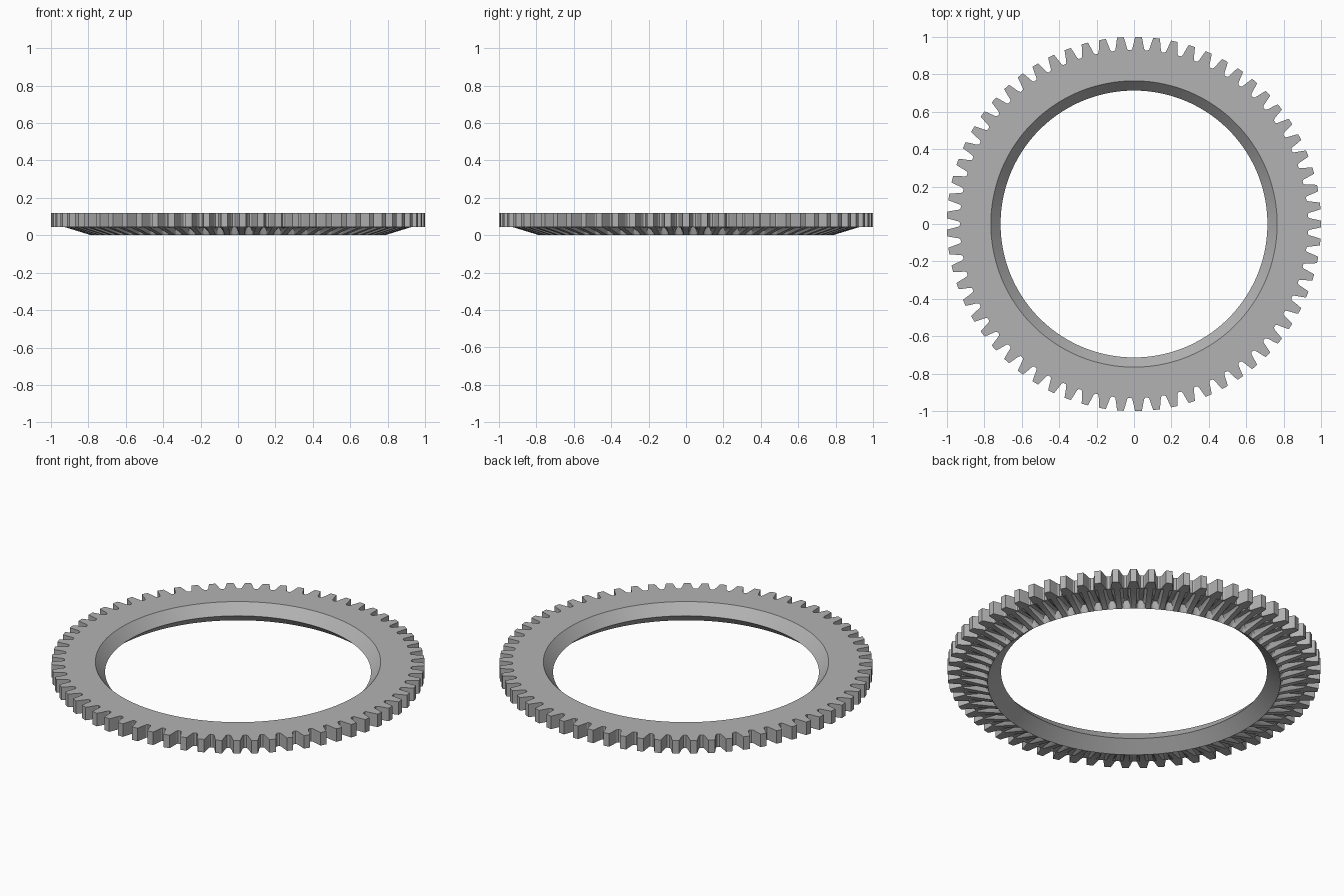
import bpy, bmesh, math

cube = bpy.data.objects.get("Cube")
if cube:
    bpy.data.objects.remove(cube, do_unlink=True)

TEETH = 65
ROOT, TIP = 0.93, 1.0
TOP, DISC_BOTTOM = 0.12, 0.043
BEVEL_OUT, BEVEL_IN, RIM = 0.925, 0.80, 0.785

# Half of one tooth: (offset in pitches, height from root to tip)
half = [(0.18, 1.0), (0.23, 0.75), (0.29, 0.4), (0.35, 0.1), (0.42, 0.0)]
tooth = [(-a, h) for a, h in reversed(half)] + half


def section(h):
    """Radius and height around the ring's section where the tooth rises by h."""
    outer = ROOT + (TIP - ROOT) * h
    land = DISC_BOTTOM * (BEVEL_IN - RIM) / (BEVEL_OUT - RIM)
    bevel_z = DISC_BOTTOM + (land - DISC_BOTTOM) * h
    return [(0.713, 0.06), (0.765, TOP), (outer, TOP), (outer, DISC_BOTTOM),
            (BEVEL_OUT, DISC_BOTTOM), (BEVEL_IN, bevel_z), (RIM, 0.0)]


# Ring with spur teeth on the edge and bevel teeth underneath
bm = bmesh.new()
loops = []
for i in range(TEETH):
    for offset, h in tooth:
        a = (i + offset) * math.tau / TEETH
        loops.append([bm.verts.new((r * math.cos(a), r * math.sin(a), z))
                      for r, z in section(h)])
for i, loop in enumerate(loops):
    nxt = loops[(i + 1) % len(loops)]
    for j in range(len(loop)):
        k = (j + 1) % len(loop)
        bm.faces.new((loop[j], nxt[j], nxt[k], loop[k]))
bmesh.ops.recalc_face_normals(bm, faces=bm.faces)

mesh = bpy.data.meshes.new("gear_ring")
bm.to_mesh(mesh)
bm.free()
gear = bpy.data.objects.new("gear_ring", mesh)
bpy.context.collection.objects.link(gear)

# Plain grey metal
grey = bpy.data.materials.new("grey")
grey.use_nodes = True
color = (0.45, 0.45, 0.45, 1.0)
grey.diffuse_color = color
grey.node_tree.nodes["Principled BSDF"].inputs["Base Color"].default_value = color
mesh.materials.append(grey)

bpy.context.view_layer.objects.active = gear
gear.select_set(True)
bpy.ops.object.shade_smooth_by_angle(angle=math.radians(25))
